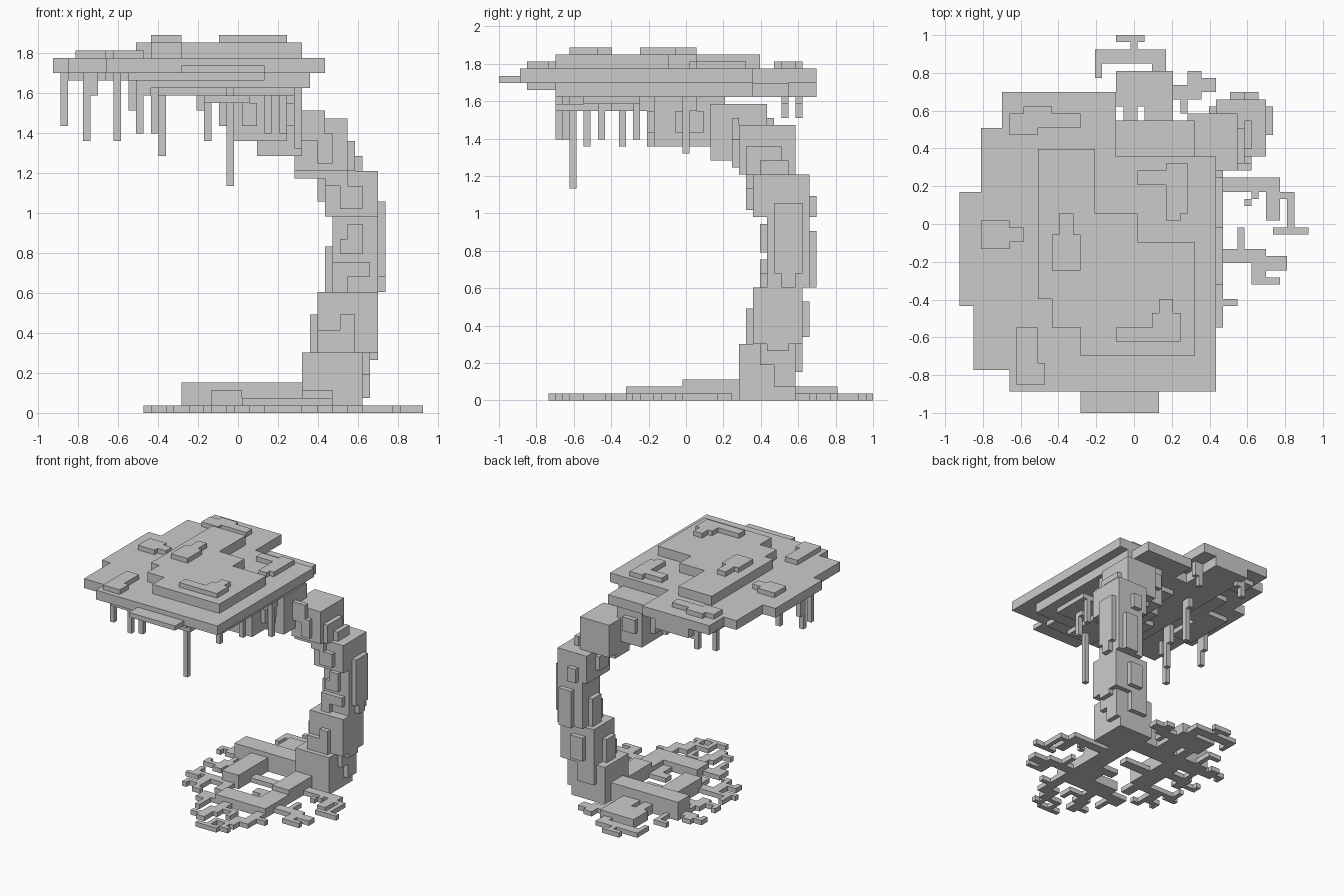
import bpy
import bmesh
from mathutils import Vector

cube = bpy.data.objects.get("Cube")
if cube:
    bpy.data.objects.remove(cube, do_unlink=True)

VOXEL = 2 / 53
ORIGIN = Vector((0.5, 0.5, 0))
AXES = [Vector((1, 0, 0)), Vector((0, 1, 0)), Vector((0, 0, 1))]


def build(name, boxes):
    """Merge (x0, x1, y0, y1, z0, z1) grid boxes into one clean outer skin."""
    cells = {(x, y, z) for x0, x1, y0, y1, z0, z1 in boxes
             for x in range(x0, x1) for y in range(y0, y1) for z in range(z0, z1)}
    bm = bmesh.new()
    verts = {}

    def corner(point):
        key = tuple(int(c) for c in point)
        if key not in verts:
            verts[key] = bm.verts.new((Vector(key) - ORIGIN) * VOXEL)
        return verts[key]

    for cell in cells:
        low = Vector(cell)
        for i, axis in enumerate(AXES):
            u, v = AXES[(i + 1) % 3], AXES[(i + 2) % 3]
            for side in (-1, 1):
                if tuple(int(c) for c in low + axis * side) in cells:
                    continue
                base = low + axis if side > 0 else low
                loop = [base, base + u, base + u + v, base + v]
                bm.faces.new([corner(p) for p in loop[::side]])
    bmesh.ops.dissolve_limit(bm, angle_limit=0.01, verts=bm.verts[:], edges=bm.edges[:])
    mesh = bpy.data.meshes.new(name)
    bm.to_mesh(mesh)
    bm.free()
    obj = bpy.data.objects.new(name, mesh)
    bpy.context.collection.objects.link(obj)


def slab(name, bottom, top, rects):
    """Flat layer whose outline is the union of (x0, x1, y0, y1) rectangles."""
    build(name, [(*rect, bottom, top) for rect in rects])


STEPS = {"e": (1, 0), "w": (-1, 0), "n": (0, 1), "s": (0, -1)}


def walk(x, y, path, width=1):
    """Rectangles left by a square brush following compass steps."""
    rects = [(x, x + width, y, y + width)]
    for step in path:
        x, y = x + STEPS[step][0], y + STEPS[step][1]
        rects.append((x, x + width, y, y + width))
    return rects


# Canopy layers
slab("canopy_main_layer", 45, 47, [
    (-24, 12, -11, 5), (-22, 12, -20, 5), (-17, 12, -23, 5),
    (-21, 12, 5, 10), (-21, -2, 10, 14), (-18, -2, 14, 19)])
slab("canopy_front_lip", 45, 46, [(-7, 4, -26, -23)])
slab("canopy_upper_layer", 47, 49, [
    (-13, -5, -10, 11), (-13, 1, -10, 2), (-13, 9, -10, -2),
    (-11, 9, -14, -2), (-7, 9, -18, -2)])
slab("canopy_under_layer", 43, 45, [
    (-13, 10, -18, 10), (-2, 9, 10, 15), (-13, -5, 10, 19)])
slab("canopy_under_edge", 44, 45, [
    (-14, 4, -22, -18), (-22, -17, -9, 2), (-17, -13, -2, 8), (-17, -13, 12, 16)])
slab("canopy_under_patch", 42, 43, [(-10, 8, -14, -6), (-5, 2, -6, 6)])
slab("canopy_under_knot", 41, 42, [(-4, 2, -18, -4)])

# Leaf clumps on top of the canopy
slab("leaf_clump_center", 49, 50, [(-11, -7, -6, -1), (-10, -8, -1, 2)])
slab("leaf_clump_front", 49, 50, [(-2, 7, -16, -14), (3, 7, -14, -12), (4, 6, -12, -10)])
slab("leaf_clump_back", 47, 48, [(-17, -13, 13, 16), (-13, -7, 14, 16), (-15, -11, 16, 17)])
slab("leaf_clump_right", 47, 48, [(-21, -17, -3, 1), (-17, -15, -2, 0)])
slab("leaf_clump_front_right", 47, 48, [(-16, -12, -22, -19), (-16, -13, -19, -14)])
slab("leaf_clump_left", 47, 48, [(1, 8, 6, 8), (5, 8, 2, 9), (5, 7, 1, 2)])

# Hanging vines: position and drop, each with a short companion
vines = [(-23, -7, 7), (-20, -14, 9), (-16, -9, 9), (-13, -18, 8), (-10, 4, 11),
         (-4, -5, 9), (-1, -16, 15), (-14, 16, 5), (-11, -17, 8), (-5, 14, 5),
         (4, -12, 8), (6, -7, 8), (8, 0, 10)]
for n, (x, y, drop) in enumerate(vines):
    strand = [(x, x + 1, y, y + 1, 45 - drop, 45)]
    if n % 2 == 0:
        strand.append((x, x + 1, y + 1, y + 2, 41, 45))
    else:
        strand.append((x + 1, x + 2, y, y + 1, 42, 45))
    build("vine", strand)

# Curved trunk, from the ground up
trunk = {
    "trunk_base": (9, 17, 8, 16, 0, 8),
    "trunk_lower": (11, 19, 10, 17, 8, 16),
    "trunk_middle": (13, 19, 12, 18, 16, 26),
    "trunk_upper": (12, 19, 10, 18, 26, 32),
    "trunk_bend": (8, 15, 8, 16, 32, 39),
    "trunk_arm": (3, 9, 4, 12, 34, 42),
    "trunk_top": (-1, 7, -4, 6, 36, 43),
}
for name, box in trunk.items():
    build(name, [box])

# Bark patches, one grid step proud of each trunk face
build("bark_front", [
    (11, 16, 9, 10, 8, 11), (14, 16, 9, 10, 11, 13), (13, 15, 11, 12, 16, 20),
    (15, 18, 11, 12, 18, 20), (14, 17, 11, 12, 21, 23), (15, 17, 11, 12, 23, 25),
    (14, 17, 9, 10, 27, 30), (12, 15, 9, 10, 30, 32),
    (8, 12, 7, 8, 36, 40), (11, 13, 7, 8, 33, 37), (1, 3, -5, -4, 38, 41)])
build("bark_left", [
    (17, 18, 13, 16, 2, 6), (17, 18, 11, 16, 5, 8), (17, 19, 12, 15, 7, 8),
    (19, 20, 13, 17, 18, 28), (19, 20, 14, 16, 16, 18),
    (15, 16, 9, 14, 32, 36), (16, 17, 11, 15, 32, 34), (7, 8, -1, 3, 38, 41)])
build("bark_right", [
    (10, 11, 11, 14, 8, 13), (12, 13, 13, 16, 16, 22), (11, 12, 12, 15, 28, 31),
    (8, 12, 9, 14, 31, 32), (-2, -1, -2, 2, 38, 42), (2, 3, 6, 9, 36, 40)])
build("bark_back", [
    (11, 15, 16, 17, 4, 8), (13, 16, 17, 18, 9, 14), (15, 18, 18, 19, 16, 24),
    (14, 16, 18, 19, 26, 29), (4, 7, 12, 13, 37, 40)])

# Main roots
slab("root_right", 0, 4, [(-7, 9, 10, 14)])
slab("root_right_branch", 0, 3, [(-3, 1, 0, 10)])
slab("root_front", 0, 3, [(9, 13, 0, 8)])
slab("root_front_branch", 0, 2, [(1, 13, -8, -4), (9, 13, -4, 0)])
slab("root_back", 0, 2, [(-2, 6, 17, 22), (-1, 1, 14, 17), (2, 6, 14, 17)])

# Fine rootlets spreading over the ground
slab("rootlets_back", 0, 1, [
    (-5, 5, 23, 25), (-5, -4, 21, 23), (3, 5, 22, 23), (0, 1, 25, 26), (-2, 2, 26, 27),
    (8, 10, 18, 22), (10, 12, 19, 21), (6, 8, 18, 20), (7, 8, 16, 18)])
slab("rootlets_left", 0, 1, [
    (13, 21, 5, 7), (19, 21, 1, 5), (21, 23, 4, 5), (22, 23, 0, 5), (20, 25, -1, 0),
    (16, 17, 3, 4), (17, 18, 4, 5), (13, 19, -5, -3), (18, 22, -6, -4),
    (17, 19, -8, -5), (19, 21, -8, -7), (15, 16, -3, 0)])
slab("rootlets_front", 0, 1,
     walk(11, -9, "ssssswwss", 2) + walk(12, -11, "ee") + walk(12, -14, "n")
     + walk(9, -16, "sse") + walk(9, -16, "wwwsss") + walk(4, -19, "eeee")
     + walk(3, -9, "sssswsss", 2) + walk(2, -12, "sssww") + walk(1, -8, "wwwws", 2)
     + walk(-1, -9, "sss") + walk(4, -11, "eeess") + walk(7, -4, "nnnww", 2))
slab("rootlets_right", 0, 1,
     walk(-3, 0, "swwwwsss", 2) + walk(-7, -4, "wws") + walk(-6, -4, "sse")
     + walk(-7, 0, "wwwnn") + walk(-9, 0, "sww") + walk(-2, -1, "sss", 2)
     + walk(-3, 6, "wwwwwss", 2) + walk(-8, 5, "wwwn") + walk(-7, 7, "nnn")
     + walk(-7, 11, "wwwn", 2) + walk(-10, 12, "wws")
     + walk(-5, 14, "nnnww") + walk(1, 4, "eeee", 2))
